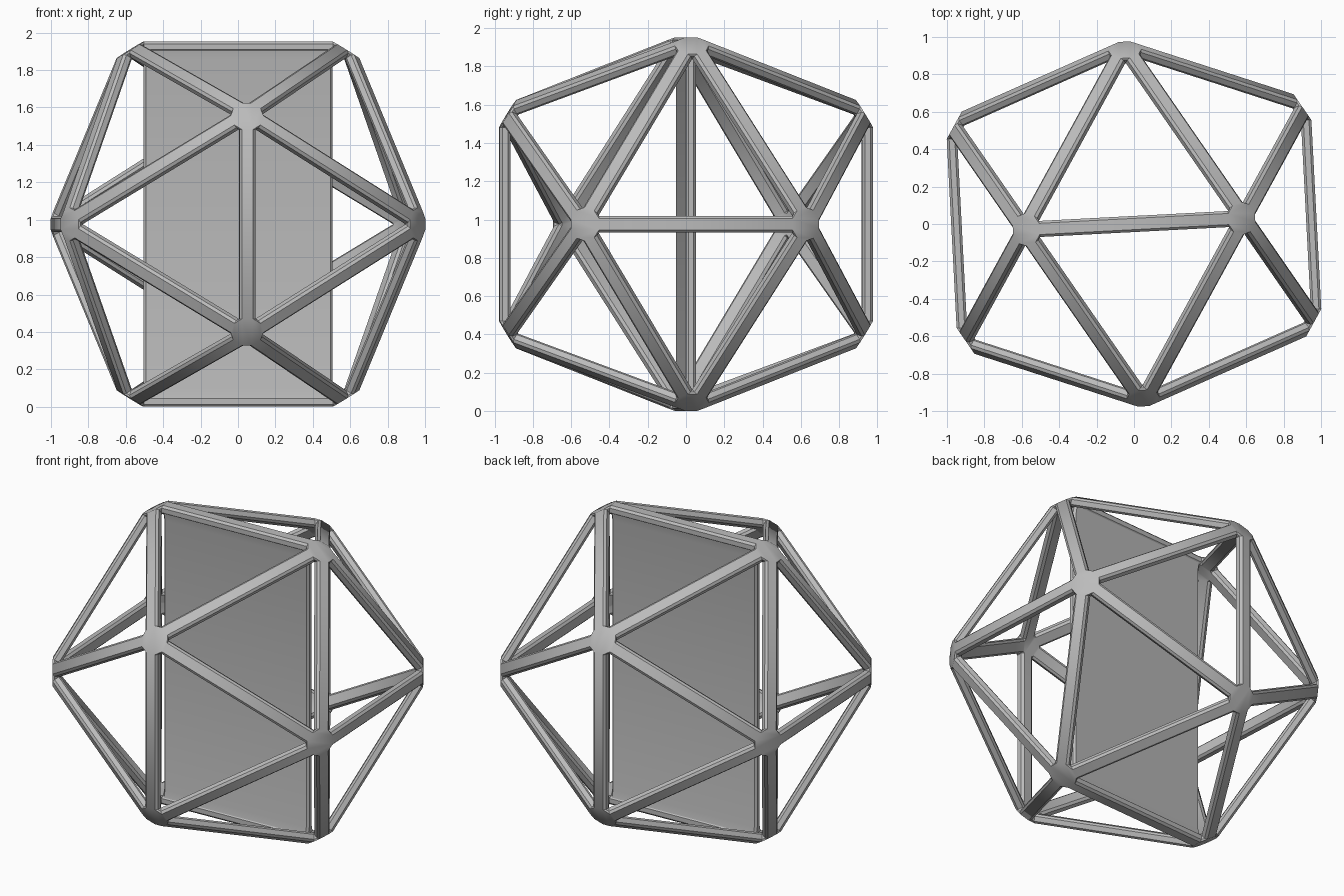
import bpy
import bmesh
from math import radians
from mathutils import Vector, Matrix

cube = bpy.data.objects.get("Cube")
if cube:
    bpy.data.objects.remove(cube, do_unlink=True)

SHORT = 0.586                        # half of an edge length
LONG = SHORT * (1 + 5 ** 0.5) / 2    # distance from centre to edge middle
HALF_W, HALF_D, CHAMFER = 0.043, 0.028, 0.013
HUB = 0.08                           # gap between strut end and corner

grey = bpy.data.materials.new("mid grey")
grey.use_nodes = True
grey.diffuse_color = (0.5, 0.5, 0.5, 1)
grey.node_tree.nodes["Principled BSDF"].inputs["Base Color"].default_value = grey.diffuse_color


def chamfered(w, d, c):
    """Outline of a rectangle with cut corners."""
    return [(w, d - c), (w - c, d), (c - w, d), (-w, d - c),
            (-w, c - d), (c - w, -d), (w - c, -d), (w, c - d)]


def bridge(bm, a, b):
    n = len(a)
    for i in range(n):
        bm.faces.new((a[i], a[(i + 1) % n], b[(i + 1) % n], b[i]))


def finish(bm, name):
    bmesh.ops.recalc_face_normals(bm, faces=bm.faces[:])
    bm.transform(Matrix.Translation((0, 0, LONG + HALF_D)) @ Matrix.Rotation(radians(3), 4, "Z"))
    mesh = bpy.data.meshes.new(name)
    bm.to_mesh(mesh)
    bm.free()
    mesh.materials.append(grey)
    obj = bpy.data.objects.new(name, mesh)
    bpy.context.scene.collection.objects.link(obj)
    bpy.ops.object.select_all(action="DESELECT")
    obj.select_set(True)
    bpy.context.view_layer.objects.active = obj
    bpy.ops.object.shade_smooth_by_angle(angle=radians(35))


# Corners of the twenty-sided frame
corners = []
for s in (-1, 1):
    for t in (-1, 1):
        a, b = s * SHORT, t * LONG
        corners += [Vector((a, 0, b)), Vector((b, a, 0)), Vector((0, b, a))]

# Strut end rings, facing outward from the centre
bm = bmesh.new()
struts = []
rings_at = [[] for _ in corners]
for i, p in enumerate(corners):
    for j in range(i):
        q = corners[j]
        if (p - q).length > SHORT * 2.1:
            continue
        along = (q - p).normalized()
        out = (p + q).normalized()
        side = along.cross(out)
        ends = []
        for k, base in ((i, p + along * HUB), (j, q - along * HUB)):
            ring = [bm.verts.new(base + side * u + out * v)
                    for u, v in chamfered(HALF_W, HALF_D, CHAMFER)]
            rings_at[k].append(ring)
            ends.append(ring)
        struts.append(ends)

# Hubs: a hull over the five strut ends, opened where the struts join
for rings in rings_at:
    bmesh.ops.convex_hull(bm, input=[v for ring in rings for v in ring])
ring_sets = [set(ring) for rings in rings_at for ring in rings]
caps = [f for f in bm.faces if any(set(f.verts) <= r for r in ring_sets)]
bmesh.ops.delete(bm, geom=caps, context="FACES_ONLY")
loose = [e for e in bm.edges if not e.link_faces]
bmesh.ops.delete(bm, geom=loose, context="EDGES")

# Struts
for first, second in struts:
    bridge(bm, first, second)
finish(bm, "frame")

# Centre panel, flaring into the top and bottom struts
bm = bmesh.new()
previous = None
for z, thick in ((-0.95, 0.042), (-0.88, 0.026), (0.88, 0.026), (0.95, 0.042)):
    ring = [bm.verts.new((x, y, z)) for x, y in chamfered(SHORT - HUB, thick, CHAMFER)]
    if previous:
        bridge(bm, previous, ring)
    else:
        bm.faces.new(ring)
    previous = ring
bm.faces.new(previous)
finish(bm, "centre_panel")
